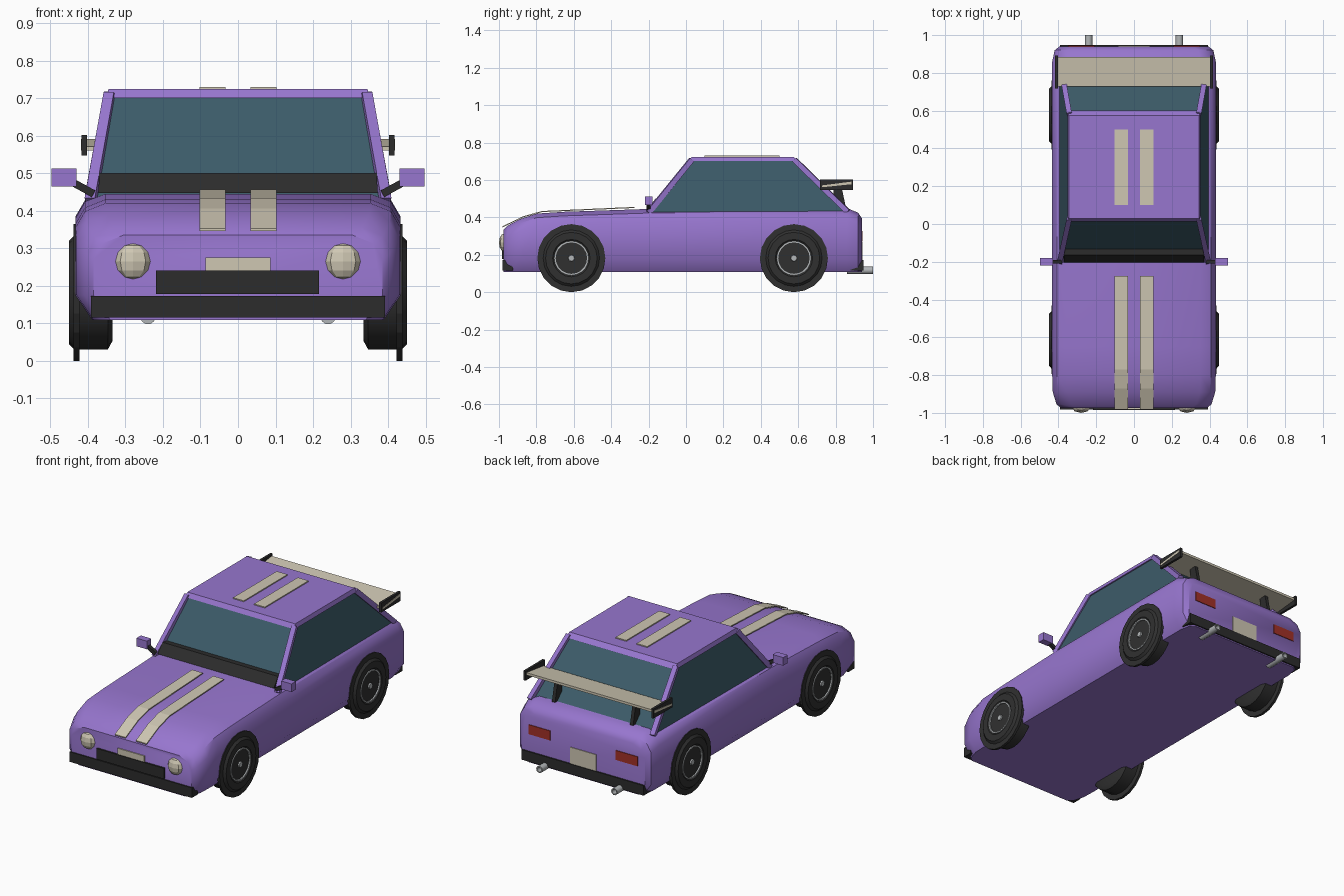
import bpy, bmesh, math
from mathutils import Vector, Matrix

if "Cube" in bpy.data.objects:
    bpy.data.objects.remove(bpy.data.objects["Cube"])


def material(name, rgb):
    m = bpy.data.materials.new(name)
    m.use_nodes = True
    m.diffuse_color = (*rgb, 1)
    m.node_tree.nodes["Principled BSDF"].inputs["Base Color"].default_value = (*rgb, 1)
    return m


PURPLE = material("purple paint", (0.31, 0.18, 0.62))
GLASS = material("teal glass", (0.045, 0.105, 0.14))
TRIM = material("black trim", (0.025, 0.025, 0.025))
RUBBER = material("tyre rubber", (0.03, 0.03, 0.03))
CREAM = material("cream", (0.62, 0.57, 0.45))
RED = material("red lamp", (0.36, 0.03, 0.02))
METAL = material("light metal", (0.45, 0.47, 0.48))


def finish(name, bm, mat, smooth=0):
    bmesh.ops.recalc_face_normals(bm, faces=bm.faces)
    me = bpy.data.meshes.new(name)
    bm.to_mesh(me)
    bm.free()
    me.materials.append(mat)
    ob = bpy.data.objects.new(name, me)
    bpy.context.collection.objects.link(ob)
    if smooth:
        bpy.ops.object.select_all(action="DESELECT")
        ob.select_set(True)
        bpy.context.view_layer.objects.active = ob
        bpy.ops.object.shade_smooth_by_angle(angle=math.radians(smooth))
    return ob


def loft(name, rings, mat, smooth=0, closed=False):
    """Skin a row of equal rings; cap the ends unless the row is closed."""
    bm = bmesh.new()
    vs = [[bm.verts.new(p) for p in r] for r in rings]
    n = len(vs[0])
    for a, b in zip(vs, vs[1:] + ([vs[0]] if closed else [])):
        for i in range(n):
            j = (i + 1) % n
            bm.faces.new((a[i], a[j], b[j], b[i]))
    if not closed:
        bm.faces.new(vs[0])
        bm.faces.new(vs[-1])
    return finish(name, bm, mat, smooth)


def rect(x0, x1, y0, y1, z):
    return [(x0, y0, z), (x1, y0, z), (x1, y1, z), (x0, y1, z)]


def box(name, x, y, z, mat):
    return loft(name, [rect(*x, *y, h) for h in z], mat)


def beam(name, a, b, r, mat):
    a, b = Vector(a), Vector(b)
    q = (b - a).to_track_quat("Z", "Y")
    sq = [q @ Vector((i * r, j * r, 0)) for i, j in ((-1, -1), (1, -1), (1, 1), (-1, 1))]
    return loft(name, [[p + c for c in sq] for p in (a, b)], mat)


def lathe(name, centre, profile, mat, sides=20, closed=False, axis="x", smooth=0):
    """Spin (along, radius) pairs about an axis through the centre."""
    rings = []
    for d, r in profile:
        ring = []
        for i in range(sides):
            t = math.tau * i / sides
            u, v = r * math.cos(t), r * math.sin(t)
            ring.append(Vector(centre) + Vector((d, u, v) if axis == "x" else (u, d, v)))
        rings.append(ring)
    return loft(name, rings, mat, smooth, closed)


# Body shell: cross-sections from nose to tail (y, half width, top height)
def section(y, w, top):
    half = [(w - 0.045, 0.108), (w, 0.175), (w, top - 0.065), (w - 0.025, top - 0.022), (w - 0.08, top)]
    return [(x, y, z) for x, z in half] + [(-x, y, z) for x, z in reversed(half)]


loft("body", [section(*s) for s in (
    (-0.975, 0.385, 0.335), (-0.955, 0.41, 0.355), (-0.89, 0.43, 0.39), (-0.8, 0.433, 0.42),
    (-0.65, 0.433, 0.43), (-0.2, 0.433, 0.445), (0.86, 0.433, 0.45), (0.92, 0.42, 0.425),
    (0.94, 0.395, 0.395))], PURPLE, 35)

# Cabin glass and roof
loft("cabin_glass", [rect(-0.4, 0.4, -0.21, 0.885, 0.4),
                     rect(-0.343, 0.343, 0.025, 0.585, 0.705)], GLASS)
loft("roof", [rect(-0.352, 0.352, 0.014, 0.6, 0.7),
              rect(-0.345, 0.345, 0.03, 0.575, 0.724)], PURPLE)

# Cowl strip lying on the foot of the windscreen
loft("cowl_strip", [rect(-0.372, 0.372, -0.203, -0.16, 0.447),
                    rect(-0.37, 0.37, -0.163, -0.12, 0.5)], TRIM)

for s, side in ((1, "left"), (-1, "right")):
    # Pillars
    beam(f"front_pillar_{side}", (s * 0.393, -0.2, 0.425), (s * 0.342, 0.03, 0.708), 0.014, PURPLE)
    beam(f"rear_pillar_{side}", (s * 0.393, 0.865, 0.43), (s * 0.342, 0.58, 0.708), 0.014, PURPLE)

    # Door mirror
    box(f"mirror_{side}", (s * 0.43, s * 0.497), (-0.22, -0.18), (0.465, 0.512), PURPLE)
    beam(f"mirror_stem_{side}", (s * 0.385, -0.2, 0.445), (s * 0.436, -0.2, 0.473), 0.01, TRIM)

    # Racing stripes on bonnet and roof
    x0, x1 = s * 0.033, s * 0.102
    path = ((-0.982, 0.352), (-0.87, 0.406), (-0.77, 0.434), (-0.275, 0.456))
    loft(f"bonnet_stripe_{side}", [[(x0, y, z), (x1, y, z), (x1, y, z - 0.006), (x0, y, z - 0.006)]
                                   for y, z in path], CREAM)
    box(f"roof_stripe_{side}", (x0, x1), (0.1, 0.5), (0.722, 0.73), CREAM)

    # Headlamp
    bm = bmesh.new()
    bmesh.ops.create_uvsphere(bm, u_segments=8, v_segments=6, radius=0.048,
                              matrix=Matrix.Translation((s * 0.28, -0.973, 0.265))
                              @ Matrix.Diagonal((1, 0.56, 1, 1)))
    finish(f"headlamp_{side}", bm, CREAM)

    # Tail lamp and exhaust
    box(f"tail_lamp_{side}", (s * 0.21, s * 0.35), (0.936, 0.944), (0.272, 0.327), RED)
    lathe(f"exhaust_{side}", (s * 0.24, 0, 0.117), [(0.86, 0.02), (1.0, 0.02), (1.0, 0.014), (0.97, 0.014)],
          METAL, 10, axis="y", smooth=40)

    # Rear wing supports and end plates
    loft(f"wing_strut_{side}", [rect(s * 0.24, s * 0.26, 0.8, 0.86, 0.43),
                                rect(s * 0.24, s * 0.26, 0.785, 0.83, 0.57)], TRIM)
    box(f"wing_end_plate_{side}", (s * 0.403, s * 0.417), (0.717, 0.893), (0.547, 0.602), TRIM)

    # Wheels
    for y, end in ((-0.613, "front"), (0.577, "rear")):
        c = (0, y, 0.182)
        tag = f"{end}_{side}"
        lathe(f"tyre_{tag}", c, [(s * d, r) for d, r in (
            (0.335, 0.13), (0.347, 0.152), (0.437, 0.152), (0.45, 0.138), (0.45, 0.1), (0.441, 0.09))],
            RUBBER, smooth=35)
        lathe(f"wheel_flange_{tag}", c, [(s * 0.423, 0.182), (s * 0.438, 0.182)], RUBBER)
        lathe(f"rim_ring_{tag}", c, [(s * d, r) for d, r in (
            (0.44, 0.092), (0.449, 0.092), (0.449, 0.084), (0.44, 0.084))], METAL, closed=True)
        lathe(f"hub_{tag}", c, [(s * 0.44, 0.018), (s * 0.449, 0.016)], METAL, 8)

# Rear wing blade, tilted up toward the back
loft("wing_blade", [[(x, 0.727, 0.561), (x, 0.727, 0.571), (x, 0.885, 0.591), (x, 0.885, 0.577)]
                    for x in (-0.419, 0.419)], CREAM)

# Bumpers, grille and plates
box("front_bumper", (-0.392, 0.392), (-0.982, -0.925), (0.115, 0.173), TRIM)
box("rear_bumper", (-0.392, 0.392), (0.88, 0.948), (0.115, 0.173), TRIM)
box("grille", (-0.218, 0.216), (-0.985, -0.96), (0.178, 0.24), TRIM)
box("front_plate", (-0.086, 0.086), (-0.981, -0.973), (0.19, 0.275), CREAM)
box("rear_plate", (-0.084, 0.084), (0.936, 0.944), (0.173, 0.268), CREAM)
